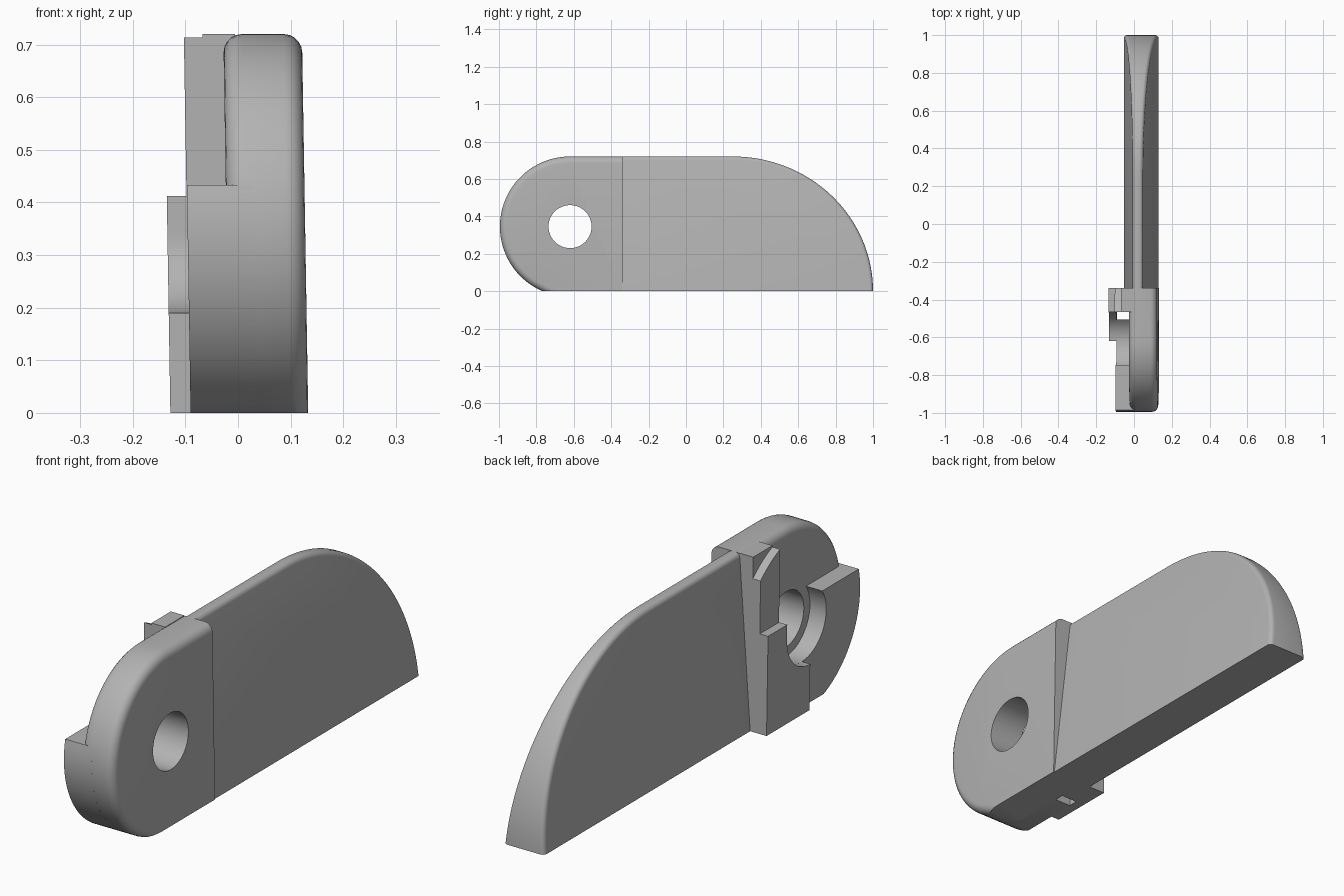
import bpy, bmesh
from math import cos, sin, pi, radians, sqrt, asin, atan2

cube = bpy.data.objects.get("Cube")
if cube:
    bpy.data.objects.remove(cube, do_unlink=True)

grey = bpy.data.materials.new("plain grey")
grey.use_nodes = True
COLOR = (0.45, 0.45, 0.45, 1)
grey.diffuse_color = COLOR
grey.node_tree.nodes["Principled BSDF"].inputs["Base Color"].default_value = COLOR

CY, CZ = -0.62, 0.345      # pivot centre
R, TOP = 0.375, 0.72       # hub radius and overall height
BACK = -0.34               # plane where hub meets blade
LEAN = 0.0165              # slight sideways lean of the whole part


def arc(r, start, end, n, cy=CY, cz=CZ, rz=None):
    """Points along an arc in the side plane, angles in radians."""
    rz = rz or r
    angles = [start + (end - start) * i / n for i in range(n + 1)]
    return [(cy + r * cos(a), cz + rz * sin(a)) for a in angles]


def prism(name, outline, low, high, bevel=0.0, sides=(0, 1)):
    """Extrude a side outline; low and high give x at the bottom and top."""
    bm = bmesh.new()
    rings = []
    for side in (0, 1):
        rings.append([bm.verts.new((low[side] + (high[side] - low[side]) * z / TOP, y, z))
                      for y, z in outline])
    n = len(outline)
    bm.faces.new(rings[0])
    bm.faces.new(list(reversed(rings[1])))
    for i in range(n):
        j = (i + 1) % n
        bm.faces.new((rings[0][j], rings[0][i], rings[1][i], rings[1][j]))
    bmesh.ops.recalc_face_normals(bm, faces=bm.faces)
    if bevel:
        # Round the curved rim only, never the base or the joint plane
        rim = []
        for s in sides:
            ring = set(rings[s])
            for e in bm.edges:
                a, b = e.verts
                flat = a.co.z + b.co.z < 0.001
                joint = abs(a.co.y - b.co.y) < 1e-5 and abs(a.co.y - BACK) < 0.01
                if a in ring and b in ring and not flat and not joint:
                    rim.append(e)
        bmesh.ops.bevel(bm, geom=rim, offset=bevel, segments=5, profile=0.5,
                        affect='EDGES', clamp_overlap=True)
    for v in bm.verts:
        v.co.x += LEAN * (TOP / 2 - v.co.z)
    mesh = bpy.data.meshes.new(name)
    bm.to_mesh(mesh)
    bm.free()
    mesh.materials.append(grey)
    obj = bpy.data.objects.new(name, mesh)
    bpy.context.collection.objects.link(obj)
    return obj


def straight(name, outline, x0, x1, **kw):
    return prism(name, outline, (x0, x1), (x0, x1), **kw)


def smooth(obj):
    bpy.ops.object.select_all(action='DESELECT')
    obj.select_set(True)
    bpy.context.view_layer.objects.active = obj
    bpy.ops.object.shade_smooth_by_angle(angle=radians(30))


# Tapered blade with a long curved end
blade_outline = [(BACK, 0), (BACK, TOP)] + arc(0.75, pi / 2, 0, 40, cy=0.25, cz=0, rz=TOP)
blade = prism("blade", blade_outline, (-0.06, 0.124), (0.0, 0.052), bevel=0.018)

# Rounded hub, flat at the base, with a pivot hole
base_angle = pi + asin(CZ / R)
hub_outline = [(BACK, 0), (BACK, TOP)] + arc(R, pi / 2, base_angle, 40)
hub = straight("hub", hub_outline, -0.022, 0.1275, bevel=0.035)
hole = straight("hole_cutter", arc(0.115, 0, 2 * pi, 48)[:-1], -0.3, 0.3)
hole.hide_render = True
cut = hub.modifiers.new("pivot_hole", 'BOOLEAN')
cut.operation = 'DIFFERENCE'
cut.solver = 'EXACT'
cut.object = hole
bpy.context.view_layer.objects.active = hub
bpy.ops.object.modifier_apply(modifier=cut.name)
bpy.data.objects.remove(hole, do_unlink=True)

# Raised crescent around the lower front of the pivot
SEAT, SHELF, GAP = 0.155, 0.433, -0.505
rise = SHELF - CZ
inner_start = atan2(-sqrt(SEAT ** 2 - (GAP - CY) ** 2), GAP - CY)
inner_end = -pi - asin(rise / SEAT)
crescent_outline = (arc(R, pi - asin(rise / R), base_angle, 28) + [(GAP, 0)]
                    + arc(SEAT, inner_start, inner_end, 24))
crescent = straight("crescent", crescent_outline, -0.096, 0.03)

# Upright flange in two layers, the outer one trimmed by a concentric arc
STOP = -0.465
inner_flange = straight("inner_flange", [(BACK, 0), (BACK, TOP), (STOP, TOP), (STOP, 0)],
                        -0.062, 0.0)
trim = 0.4
flange_arc = arc(trim, pi / 2 - asin((STOP - CY) / trim),
                 pi / 2 - asin((BACK - CY) / trim), 10)
outer_flange = straight("outer_flange", [(BACK, 0), (STOP, 0)] + flange_arc, -0.097, -0.06)

# Outer retaining plate with a rounded notch for the pivot
plate_outline = ([(BACK, 0), (BACK, 0.412), (STOP, 0.412)]
                 + arc(SEAT, 0, -pi / 2, 14) + [(CY, 0)])
plate = straight("retaining_plate", plate_outline, -0.1345, -0.095)

for part in (blade, hub, crescent, inner_flange, outer_flange, plate):
    smooth(part)
